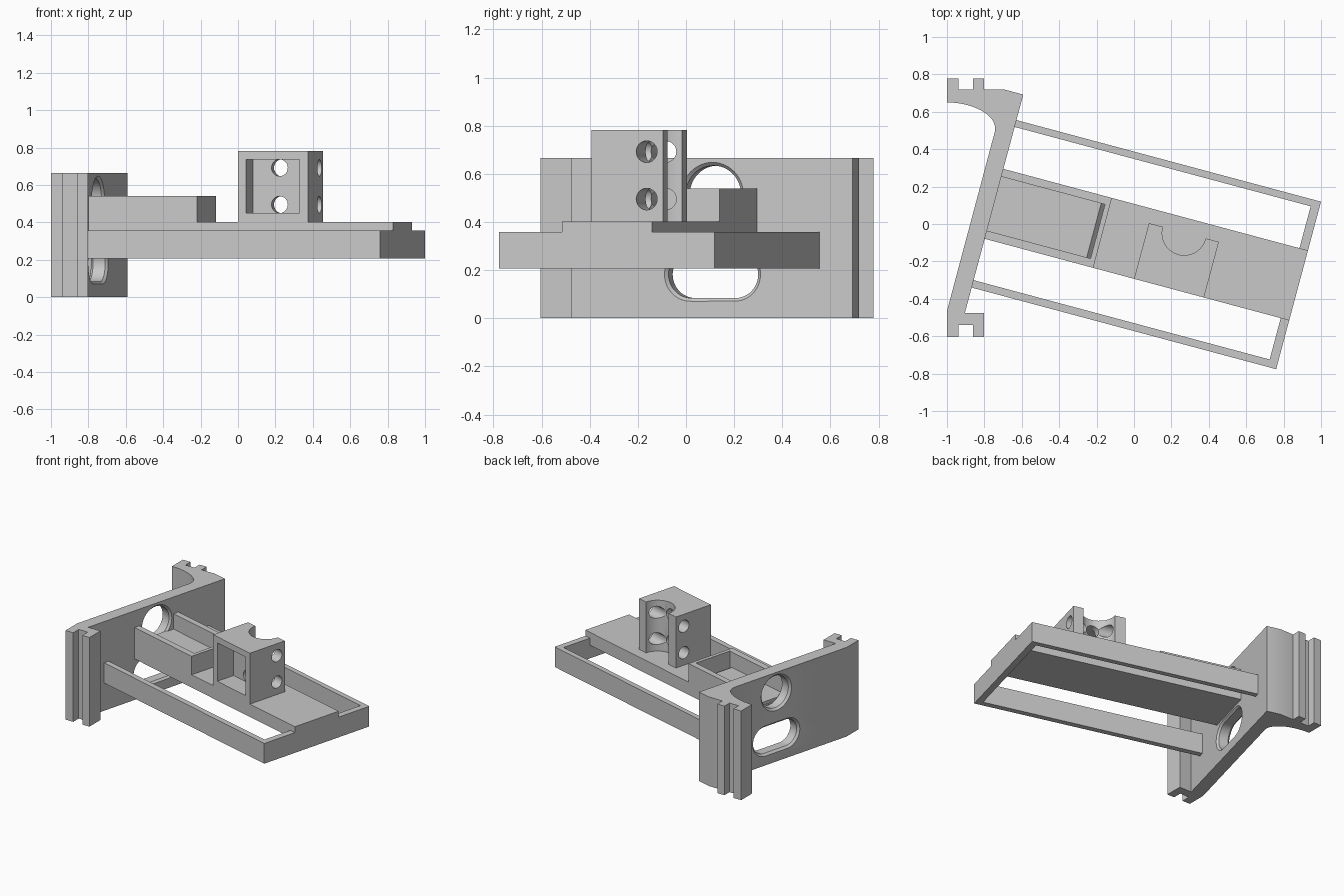
import bpy, bmesh, math
from mathutils import Vector, Matrix
from mathutils.geometry import interpolate_bezier

if "Cube" in bpy.data.objects:
    bpy.data.objects.remove(bpy.data.objects["Cube"])

TILT = Matrix.Rotation(math.radians(-15), 4, 'Z')  # the shelf leaves the bracket at an angle
MID = -0.087                                       # centre line across the shelf

grey = bpy.data.materials.new("light_grey")
grey.use_nodes = True
GREY = (0.58, 0.58, 0.58, 1)
grey.diffuse_color = GREY
grey.node_tree.nodes["Principled BSDF"].inputs["Base Color"].default_value = GREY


def finish(name, bm, tilted=True):
    bmesh.ops.recalc_face_normals(bm, faces=bm.faces)
    if tilted:
        bm.transform(TILT)
    mesh = bpy.data.meshes.new(name)
    bm.to_mesh(mesh)
    bm.free()
    mesh.materials.append(grey)
    ob = bpy.data.objects.new(name, mesh)
    bpy.context.collection.objects.link(ob)
    return ob


def loft(name, sections, axis='z', tilted=True):
    """Bridge equal-length outlines, each given as (height, points), along one axis."""
    place = {'x': lambda a, b, h: (h, a, b),
             'y': lambda a, b, h: (a, h, b),
             'z': lambda a, b, h: (a, b, h)}[axis]
    bm = bmesh.new()
    rings = [[bm.verts.new(place(a, b, h)) for a, b in pts] for h, pts in sections]
    for low, high in zip(rings, rings[1:]):
        for i in range(len(low)):
            bm.faces.new((low[i - 1], low[i], high[i], high[i - 1]))
    bm.faces.new(rings[0][::-1])
    bm.faces.new(rings[-1])
    return finish(name, bm, tilted)


def prism(name, outline, lo, hi, axis='z', tilted=True):
    return loft(name, [(lo, outline), (hi, outline)], axis, tilted)


def rect(x0, x1, y0, y1):
    return [(x0, y0), (x1, y0), (x1, y1), (x0, y1)]


def capsule(cx, cy, r, half=0.0, n=24):
    """Circle, or a slot with round ends when half is above zero."""
    pts = []
    for side in (1, -1):
        for i in range(n + (1 if half else 0)):
            a = math.pi * i / n - side * math.pi / 2
            pts.append((cx + side * half + r * math.cos(a), cy + r * math.sin(a)))
    return pts


def rounded_opening(name, cz, r, half=0.0, lip=0.015):
    """Cutter through the bracket wall, flaring softly at both wall faces."""
    outer, inner = -0.846, -0.749
    steps = [math.radians(a) for a in (0, 22.5, 45, 67.5, 90)]
    flare = [(outer + lip * math.sin(a), r + lip * (1 - math.cos(math.pi / 2 - a)))
             for a in steps]
    flare += [(outer + inner - x, rad) for x, rad in reversed(flare)]
    flare = [(outer - 0.1, r + lip)] + flare + [(inner + 0.1, r + lip)]
    return loft(name, [(x, capsule(MID, cz, rad, half)) for x, rad in flare], 'x')


def cut(ob, cutters):
    for c in cutters:
        c.hide_render = True
        mod = ob.modifiers.new("cut", 'BOOLEAN')
        mod.operation, mod.solver, mod.object = 'DIFFERENCE', 'EXACT', c
    bpy.context.view_layer.update()
    deps = bpy.context.evaluated_depsgraph_get()
    mesh = bpy.data.meshes.new_from_object(ob.evaluated_get(deps))
    ob.modifiers.clear()
    ob.data = mesh
    for c in cutters:
        bpy.data.objects.remove(c)


# Mounting bracket: slanted wall with a grooved foot at each end
def foot(y_out, y_in):
    return [(-1, y_out), (-0.937, y_out), (-0.937, y_in), (-0.862, y_in),
            (-0.862, y_out), (-0.803, y_out)]


fillet = interpolate_bezier(Vector((-0.745, 0.49)), Vector((-0.722, 0.58)),
                            Vector((-0.86, 0.65)), Vector((-1, 0.65)), 20)
outline = foot(0.778, 0.718) + [(-0.803, 0.718), (-0.69, 0.718), (-0.592, 0.692),
                                (-0.904, -0.475), (-0.803, -0.475)]
outline += foot(-0.605, -0.54)[::-1] + [(-1, -0.465)] + [(p.x, p.y) for p in fillet]
bracket = prism("mounting_bracket", outline, 0, 0.665, tilted=False)
cut(bracket, [rounded_opening("round_cutter", 0.515, 0.119),
              rounded_opening("slot_cutter", 0.182, 0.098, 0.095)])

# Frame: two rails joined by an end bar
prism("rail_frame", [(-0.8, 0.374), (0.935, 0.374), (0.935, -0.553), (-0.8, -0.553),
                     (-0.8, -0.512), (0.888, -0.512), (0.888, 0.336), (-0.8, 0.336)],
      0.207, 0.358)

# Shelf plate, its underside sunk between the rails
prism("shelf_plate", rect(-0.77, 0.935, -0.283, 0.104), 0.306, 0.402)

# Open tray beside the bracket
prism("tray_walls", [(-0.76, -0.283), (-0.15, -0.283), (-0.15, 0.104), (-0.76, 0.104),
                     (-0.76, 0.061), (-0.177, 0.061), (-0.177, -0.238), (-0.76, -0.238)],
      0.40, 0.54)
prism("tray_floor", [(-0.76, 0.39), (-0.177, 0.39), (-0.177, 0.402), (-0.198, 0.425),
                     (-0.76, 0.425)], -0.245, 0.068, 'y')

# Holder block: round groove behind, pocket in front, screw holes both ways
block = prism("holder_block", rect(0.076, 0.463, -0.283, 0.025), 0.40, 0.782)
cutters = [prism("groove_cutter", capsule(0.272, 0.022, 0.118), 0.402, 0.9),
           prism("pocket_cutter", rect(0.12, 0.415, 0.45, 0.737), -0.4, -0.14, 'y')]
for z in (0.495, 0.692):
    cutters.append(prism("back_hole_cutter", capsule(0.268, z, 0.045), -0.2, 0, 'y'))
    cutters.append(prism("side_hole_cutter", capsule(-0.045, z, 0.045), 0, 0.6, 'x'))
cut(block, cutters)

# Smooth the round parts, keep edges sharp
for ob in (bracket, block):
    bpy.ops.object.select_all(action='DESELECT')
    ob.select_set(True)
    bpy.context.view_layer.objects.active = ob
    bpy.ops.object.shade_smooth_by_angle(angle=math.radians(30))
